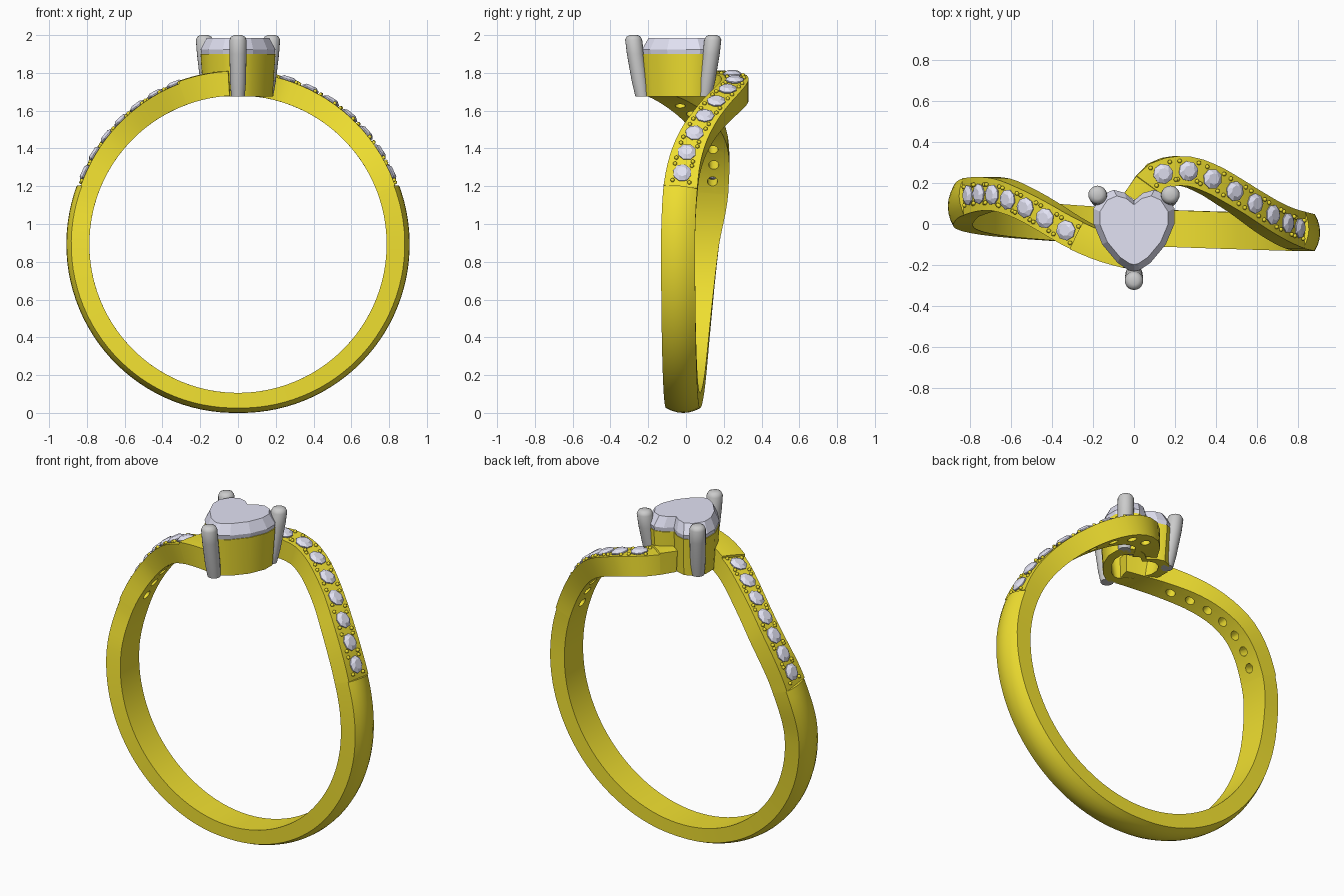
import bpy, bmesh, math, random
from mathutils import Vector, Matrix, Quaternion

if "Cube" in bpy.data.objects:
    bpy.data.objects.remove(bpy.data.objects["Cube"])

random.seed(4)
CZ, RI, RM = 0.893, 0.787, 0.86      # ring centre height, inner radius, unrolling radius


def material(name, col):
    m = bpy.data.materials.new(name)
    m.diffuse_color = (*col, 1)
    m.use_nodes = True
    m.node_tree.nodes["Principled BSDF"].inputs["Base Color"].default_value = m.diffuse_color
    return m


GOLD = material("gold", (0.87, 0.74, 0.03))
GEM = material("gem", (0.76, 0.76, 0.9))


def finish(name, bm, mat=None, smooth=None):
    bmesh.ops.recalc_face_normals(bm, faces=bm.faces)
    me = bpy.data.meshes.new(name)
    bm.to_mesh(me)
    bm.free()
    ob = bpy.data.objects.new(name, me)
    bpy.context.collection.objects.link(ob)
    if mat:
        me.materials.append(mat)
    bpy.ops.object.select_all(action='DESELECT')
    ob.select_set(True)
    bpy.context.view_layer.objects.active = ob
    if smooth:
        bpy.ops.object.shade_smooth_by_angle(angle=math.radians(smooth))
    return ob


def loft(bm, rings, caps=True, closed=False):
    vs = [[bm.verts.new(p) for p in r] for r in rings]
    n = len(vs[0])
    pairs = list(zip(vs, vs[1:])) + ([(vs[-1], vs[0])] if closed else [])
    for a, b in pairs:
        for i in range(n):
            bm.faces.new((a[i], a[(i + 1) % n], b[(i + 1) % n], b[i]))
    if caps and not closed:
        bm.faces.new(vs[0])
        bm.faces.new(vs[-1])


# Sideways sweep of the band: (degrees clockwise from the top, y)
KEYS = [(1, .11), (5, .2), (9, .245), (17, .258), (25, .22), (33, .16), (41, .1), (49, .045),
        (57, .005), (65, -.02), (75, -.035), (90, -.042), (135, -.035), (180, -.015), (210, .01),
        (240, .04), (270, .085), (285, .125), (295, .14), (302, .147), (310, .142), (317, .118),
        (324, .08), (331, .03), (338.4, -.03), (346, -.085), (352, -.12), (358, -.145)]


def interp(t):
    i = max(k for k in range(len(KEYS) - 1) if KEYS[k][0] <= t or k == 0)
    (a, ya), (b, yb) = KEYS[i], KEYS[i + 1]

    def slope(k):
        l, r = KEYS[max(k - 1, 0)], KEYS[min(k + 1, len(KEYS) - 1)]
        return (r[1] - l[1]) / (r[0] - l[0])
    h, u = b - a, (t - a) / (b - a)
    return ((2*u**3 - 3*u*u + 1) * ya + (u**3 - 2*u*u + u) * h * slope(i)
            + (3*u*u - 2*u**3) * yb + (u**3 - u*u) * h * slope(i + 1))


def point(t, along, across, r):
    """Point on the band in coordinates unrolled around the path."""
    ds, dy = math.radians(.2) * RM, interp(t + .1) - interp(t - .1)
    d = math.hypot(ds, dy)
    ds, dy = ds / d, dy / d
    ang = math.radians(t) + (along * ds - across * dy) / RM
    y = interp(t) + along * dy + across * ds
    return Vector((r * math.sin(ang), y, CZ + r * math.cos(ang)))


PAVE = [(4.5, 70), (290, 342)]


def section(t):
    th = min(t, 360 - t)
    k = min(max((th - 40) / 30, 0), 1)
    half = .072 + .018 * k
    if any(a <= t <= b for a, b in PAVE):
        edge, dome = pave_r(t), 0
    elif th > 60:
        dome = .026
        edge = .867 + .016 * abs(math.sin(math.radians(t)))
    else:
        edge, dome = .917, .003
    us = [i / 3 - 1 for i in range(7)]
    return ([point(t, 0, u * half, edge + dome * (1 - u * u)) for u in us]
            + [point(t, 0, u * half, RI) for u in (1, .33, -.33, -1)])


def pave_r(t):
    return .911 - .023 * min(t, 360 - t) / 70


# Band with stepped stone-set shoulders
ts = {1 + 357 * i / 110 for i in range(111)}
for a, b in PAVE:
    for e in (a, b):
        ts = {t for t in ts if abs(t - e) > .8} | {e - .06, e + .06}
bm = bmesh.new()
loft(bm, [section(t) for t in sorted(ts)])
band = finish("band", bm, GOLD)

STONES = [9 + 8 * i for i in range(8)] + [295 + 7.25 * i for i in range(7)]

# Drilled holes behind the small stones
bm = bmesh.new()
for t in STONES:
    c = point(t, 0, 0, .86)
    q = Quaternion((0, 1, 0), math.radians(t))
    bmesh.ops.create_cone(bm, cap_ends=True, segments=14, radius1=.027, radius2=.027, depth=.24,
                          matrix=Matrix.Translation(c) @ q.to_matrix().to_4x4())
drill = finish("hole_cutter", bm)
drill.hide_render = True
mod = band.modifiers.new("holes", 'BOOLEAN')
mod.operation, mod.solver, mod.object = 'DIFFERENCE', 'EXACT', drill
bpy.context.view_layer.objects.active = band
bpy.ops.object.modifier_apply(modifier="holes")
bpy.data.objects.remove(drill)
band.select_set(True)
bpy.ops.object.shade_smooth_by_angle(angle=math.radians(30))

# Small faceted stones and the beads that hold them
stones, beads = bmesh.new(), bmesh.new()
for t in STONES:
    r0 = pave_r(t)
    c = point(t, 0, 0, r0)
    m = (Matrix.Translation(c) @ Matrix.Rotation(math.radians(t), 4, 'Y')
         @ Matrix.Rotation(random.uniform(0, 6), 4, 'Z'))
    rings = []
    for rad, z, tw in ((.006, -.05, 0), (.05, .002, .5), (.05, .008, .5), (.028, .022, 0)):
        rings.append([m @ Vector((rad * math.cos((k + tw) * math.tau / 8),
                                  rad * math.sin((k + tw) * math.tau / 8), z)) for k in range(8)])
    loft(stones, rings)
    for al in (-.047, .047):
        for ac in (-.045, .045):
            bmesh.ops.create_icosphere(beads, subdivisions=1, radius=.012,
                                       matrix=Matrix.Translation(point(t, al, ac, r0 + .004)))
finish("shoulder_stones", stones, GEM)
finish("shoulder_beads", beads, GOLD, 60)

# Heart outline shared by the basket and the main stone
HALF = [(0, .115), (.045, .152), (.1, .167), (.155, .143), (.198, .075), (.197, .0),
        (.155, -.1), (.08, -.19), (.025, -.226)]
OUT = HALF + [(0, -.232)] + [(-x, y) for x, y in HALF[:0:-1]]


def heart(scale, z):
    return [Vector((x * scale, (y + .02) * scale - .02, z)) for x, y in OUT]


bm = bmesh.new()
loft(bm, [heart(.93, 1.675), heart(1.0, 1.9), heart(.85, 1.9), heart(.66, 1.675)], closed=True)
finish("heart_basket", bm, GOLD, 35)

bm = bmesh.new()
loft(bm, [heart(.08, 1.76), heart(.97, 1.895), heart(1.0, 1.925), heart(.84, 1.985)])
finish("heart_stone", bm, GEM)

# Three tapered round-topped claws
for name, lo, hi in (("front_claw", (0, -.232), (0, -.277)),
                     ("right_claw", (.15, .1), (.178, .142)),
                     ("left_claw", (-.15, .1), (-.178, .142))):
    bm = bmesh.new()
    rings = []
    for z, rad in ((1.675, .036), (1.75, .042), (1.9, .045), (1.975, .045), (1.992, .037), (2.0, .02)):
        f = min((z - 1.675) / .28, 1) 
        cx, cy = (a + (b - a) * f for a, b in zip(lo, hi))
        rings.append([(cx + rad * math.cos(k * math.tau / 20), cy + rad * math.sin(k * math.tau / 20), z)
                      for k in range(20)])
    loft(bm, rings)
    finish(name, bm, None, 40)
